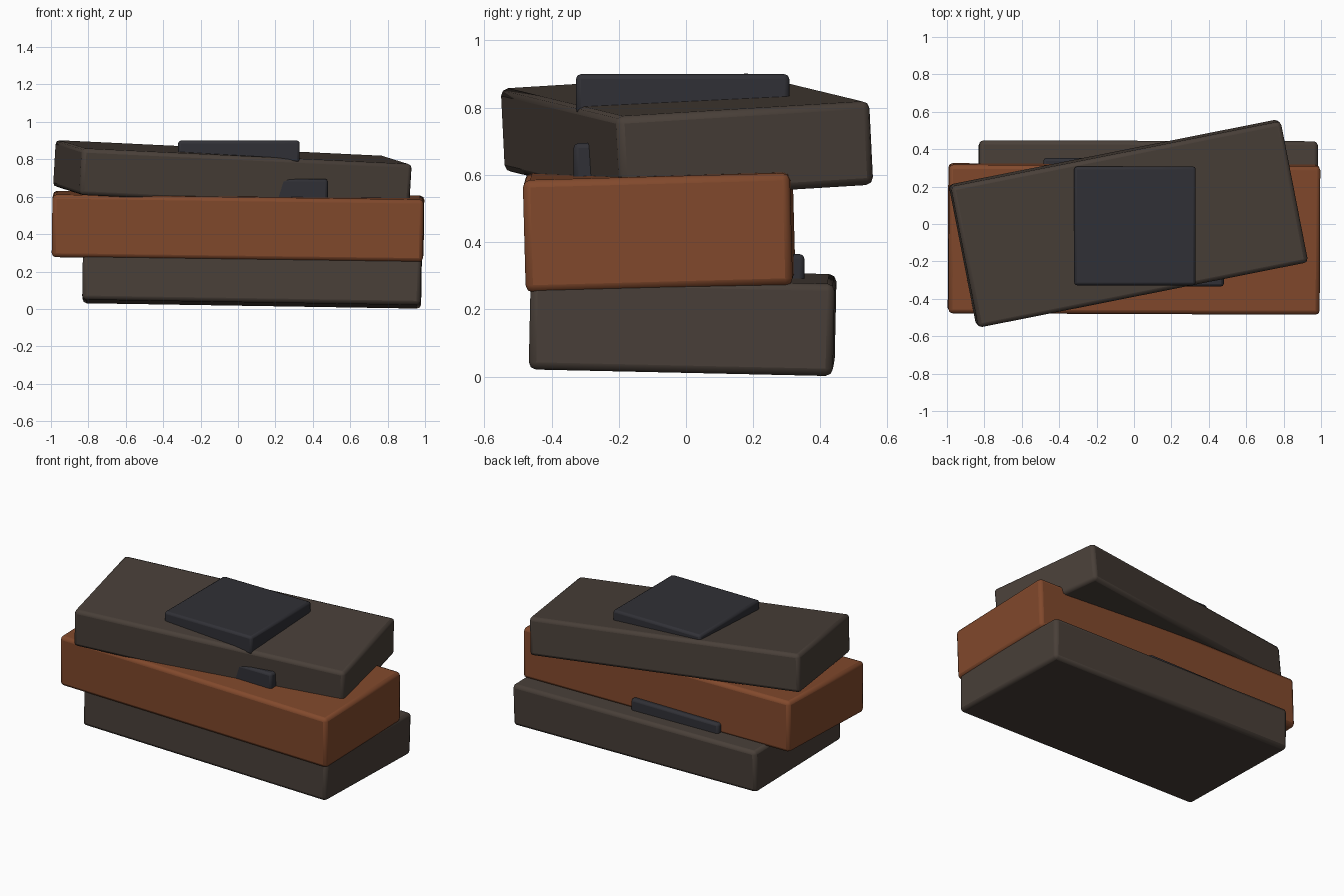
import bpy
from mathutils import Euler

if "Cube" in bpy.data.objects:
    bpy.data.objects.remove(bpy.data.objects["Cube"])


def material(name, rgb):
    m = bpy.data.materials.new(name)
    m.diffuse_color = (*rgb, 1)
    m.use_nodes = True
    m.node_tree.nodes["Principled BSDF"].inputs["Base Color"].default_value = m.diffuse_color
    return m


BROWN = material("dark_brown", (0.066, 0.050, 0.040))
RUST = material("rust_leather", (0.22, 0.066, 0.025))
BLACK = material("charcoal", (0.030, 0.030, 0.037))


def rounded_box(name, size, centre, rotation, mat, radius):
    """Box with softly rounded edges, tilted by rotation (radians)."""
    bpy.ops.mesh.primitive_cube_add(size=1, location=centre)
    ob = bpy.context.object
    ob.name = name
    ob.scale = size
    bpy.ops.object.transform_apply(location=False, rotation=False, scale=True)
    ob.rotation_euler = Euler(rotation)
    ob.data.materials.append(mat)
    bevel = ob.modifiers.new("rounded_edges", 'BEVEL')
    bevel.width = radius
    bevel.segments = 2
    bpy.ops.object.shade_smooth_by_angle()
    return ob


# Three loosely stacked cases
rounded_box("bottom_case", (1.81, 0.905, 0.275), (0.075, -0.01, 0.163),
            (-0.022, 0.016, -0.003), BROWN, 0.022)
rounded_box("middle_case", (1.985, 0.795, 0.335), (0, -0.08, 0.441),
            (0.027, 0.0135, -0.004), RUST, 0.022)
rounded_box("top_case", (1.80, 0.77, 0.25), (-0.03, 0.003, 0.714),
            (0.06, 0.047, 0.196), BROWN, 0.022)

# Flat level plates sunk into the top of each case
for name, x, y, top in (("bottom_plate", -0.16, 0.035, 0.365),
                        ("middle_plate", 0.155, -0.017, 0.695),
                        ("top_plate", 0.005, -0.01, 0.90)):
    rounded_box(name, (0.65, 0.635, 0.12), (x, y, top - 0.06),
                (0, 0, 0), BLACK, 0.015)
